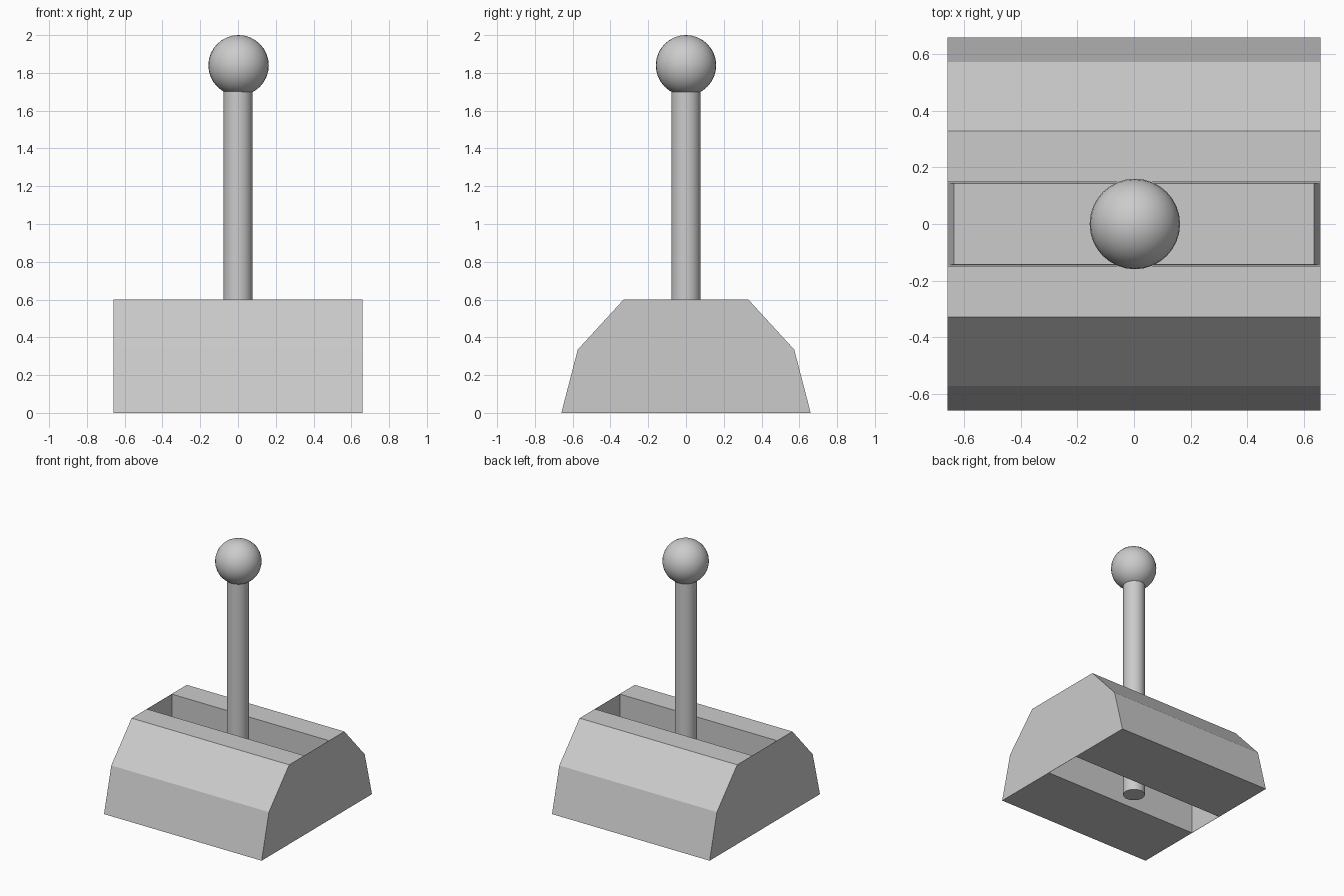
import bpy, bmesh, math

if "Cube" in bpy.data.objects:
    bpy.data.objects.remove(bpy.data.objects["Cube"])

HALF = 0.66          # half width of the base
SLOT = 0.148         # half width of the slot


def finish(name, bm):
    bmesh.ops.recalc_face_normals(bm, faces=bm.faces)
    me = bpy.data.meshes.new(name)
    bm.to_mesh(me)
    bm.free()
    ob = bpy.data.objects.new(name, me)
    bpy.context.collection.objects.link(ob)
    return ob


def smooth(ob):
    bpy.ops.object.select_all(action='DESELECT')
    ob.select_set(True)
    bpy.context.view_layer.objects.active = ob
    bpy.ops.object.shade_smooth_by_angle(angle=math.radians(40))


# base: chamfered side profile extruded along x
half_profile = [(0.66, 0.0), (0.573, 0.335), (0.33, 0.6)]
profile = half_profile + [(-y, z) for y, z in reversed(half_profile)]
bm = bmesh.new()
face = bm.faces.new([bm.verts.new((-HALF, y, z)) for y, z in profile])
ext = bmesh.ops.extrude_face_region(bm, geom=[face])
bmesh.ops.translate(bm, vec=(2 * HALF, 0, 0),
                    verts=[g for g in ext['geom'] if isinstance(g, bmesh.types.BMVert)])
base = finish("base", bm)

# slot cut through the base, leaving paper-thin end walls
bm = bmesh.new()
bmesh.ops.create_cube(bm, size=2)
bmesh.ops.scale(bm, vec=(HALF - 0.002, SLOT, 1), verts=bm.verts)
cutter = finish("slot_cutter", bm)
cutter.hide_render = True
cutter.hide_set(True)
cut = base.modifiers.new("slot", 'BOOLEAN')
cut.operation = 'DIFFERENCE'
cut.solver = 'EXACT'
cut.object = cutter

# slot floor: thin plate tapering towards its top
bm = bmesh.new()
bmesh.ops.create_cube(bm, size=2)
for v in bm.verts:
    s = 0.965 if v.co.z > 0 else 0.997
    v.co = (v.co.x * HALF * s, v.co.y * SLOT * s, 0.335 if v.co.z > 0 else 0.26)
finish("slot_floor", bm)

# lever rod
bpy.ops.mesh.primitive_cylinder_add(vertices=32, radius=0.077, depth=1.75,
                                    location=(0, 0, 0.875))
rod = bpy.context.object
rod.name = "lever_rod"
smooth(rod)

# ball knob
bpy.ops.mesh.primitive_uv_sphere_add(segments=32, ring_count=16, radius=0.16,
                                     location=(0.003, 0, 1.84))
knob = bpy.context.object
knob.name = "ball_knob"
smooth(knob)
